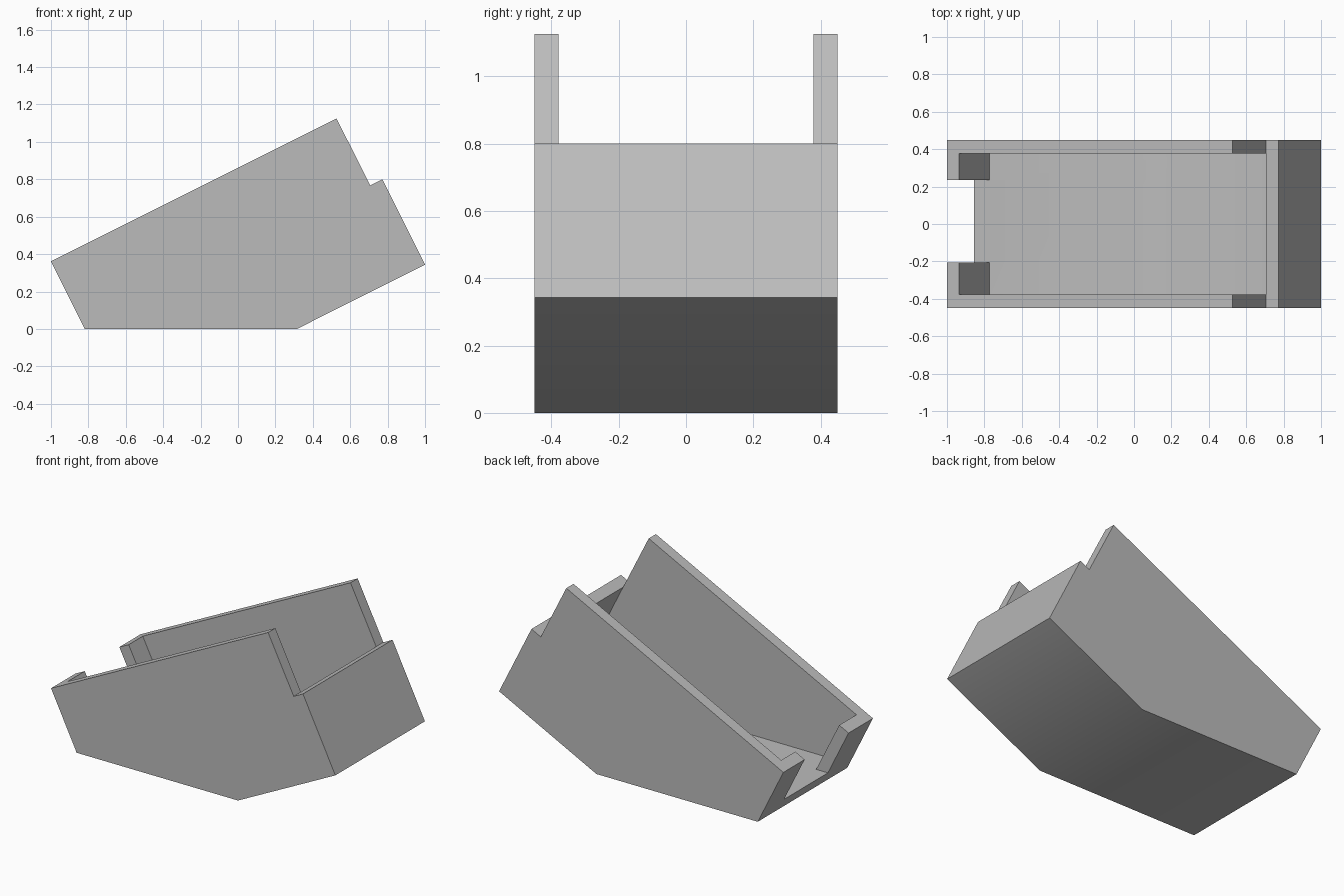
import bpy
import bmesh
import math

if "Cube" in bpy.data.objects:
    bpy.data.objects.remove(bpy.data.objects["Cube"], do_unlink=True)

grey = bpy.data.materials.new("plain_grey")
grey.use_nodes = True
colour = (0.5, 0.5, 0.5, 1)
grey.diffuse_color = colour
grey.node_tree.nodes["Principled BSDF"].inputs["Base Color"].default_value = colour


def prism(name, profile, front, back):
    """Extrude an x-z profile along y."""
    bm = bmesh.new()
    face = bm.faces.new([bm.verts.new((x, front, z)) for x, z in profile])
    side = bmesh.ops.extrude_face_region(bm, geom=[face])["geom"]
    bmesh.ops.translate(bm, vec=(0, back - front, 0),
                        verts=[v for v in side if isinstance(v, bmesh.types.BMVert)])
    bmesh.ops.recalc_face_normals(bm, faces=bm.faces)
    mesh = bpy.data.meshes.new(name)
    bm.to_mesh(mesh)
    bm.free()
    mesh.materials.append(grey)
    obj = bpy.data.objects.new(name, mesh)
    bpy.context.collection.objects.link(obj)
    return obj


def cut(target, cutter):
    """Subtract a cutter for good, then discard it."""
    bpy.context.view_layer.objects.active = target
    mod = target.modifiers.new(cutter.name, "BOOLEAN")
    mod.operation = "DIFFERENCE"
    mod.solver = "EXACT"
    mod.object = cutter
    bpy.ops.object.modifier_apply(modifier=mod.name)
    bpy.data.objects.remove(cutter, do_unlink=True)


# Tilted outer body with a step at the high end
floor = 0.07
tray = prism("tilted_tray", [(-0.82, 0), (0.315, 0), (1, 0.343), (0.772, 0.8),
                             (0.707, 0.767), (0.527, 1.125), (-1, 0.362)], -0.45, 0.45)

# Hollow inside, open at the top
cut(tray, prism("cavity", [(-0.772, floor), (0.298, floor), (0.902, 0.377),
                           (0.707, 0.767), (0.7, 1.4), (-1.018, 0.562)], -0.378, 0.378))

# Off-centre slot in the low end wall, down to the floor
cut(tray, prism("slot", [(-1.2, floor), (-0.7, floor), (-0.85, 0.6), (-1.2, 0.6)],
                -0.205, 0.236))

# Gentle bends are smooth, corners stay sharp
bpy.ops.object.select_all(action="DESELECT")
tray.select_set(True)
bpy.context.view_layer.objects.active = tray
bpy.ops.object.shade_smooth_by_angle(angle=math.radians(30))
